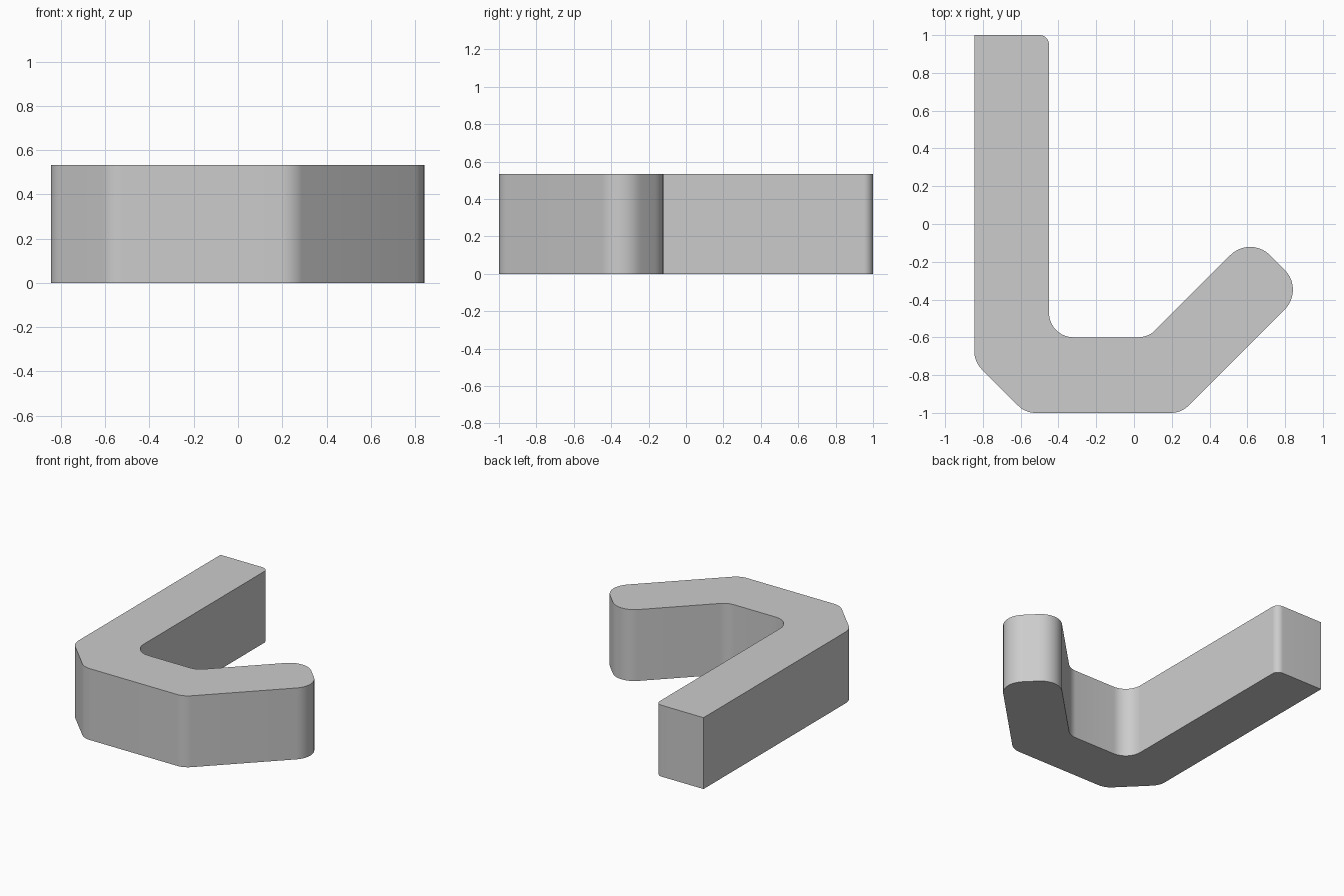
import bpy, bmesh, math
from mathutils import Vector

cube = bpy.data.objects.get("Cube")
if cube:
    bpy.data.objects.remove(cube, do_unlink=True)

HEIGHT = 0.533
BEND = 0.13   # fillet radius at the bends
TIP = 0.148   # fillet radius at the end of the short arm

# Hook outline: x, y, fillet radius
OUTLINE = [
    (-0.845, 1, 0), (-0.45, 1, 0.05),
    (-0.45, -0.6, BEND), (0.075, -0.6, BEND),
    (0.615, -0.06, TIP), (0.903, -0.348, TIP),
    (0.25, -1, BEND), (-0.575, -1, BEND), (-0.845, -0.73, BEND),
]


def fillet(prev, corner, nxt, radius, steps=10):
    """Points of a tangent arc that replaces a sharp corner."""
    if radius == 0:
        return [corner]
    a, b = (prev - corner).normalized(), (nxt - corner).normalized()
    half = a.angle(b) / 2
    centre = corner + (a + b).normalized() * radius / math.sin(half)
    reach = radius / math.tan(half)
    start, end = corner + a * reach - centre, corner + b * reach - centre
    first = math.atan2(start.y, start.x)
    sweep = math.remainder(math.atan2(end.y, end.x) - first, math.tau)
    angles = [first + sweep * i / steps for i in range(steps + 1)]
    return [centre + Vector((math.cos(t), math.sin(t))) * radius for t in angles]


# Grey plastic
grey = bpy.data.materials.new("grey")
grey.use_nodes = True
colour = (0.604, 0.604, 0.604, 1)
grey.diffuse_color = colour
grey.node_tree.nodes["Principled BSDF"].inputs["Base Color"].default_value = colour

# Hook body: rounded outline extruded upwards
corners = [Vector((x, y)) for x, y, r in OUTLINE]
bm = bmesh.new()
points = []
for i, corner in enumerate(corners):
    points += fillet(corners[i - 1], corner, corners[(i + 1) % len(corners)], OUTLINE[i][2])
base = bm.faces.new([bm.verts.new((p.x, p.y, 0)) for p in points])
top = bmesh.ops.extrude_face_region(bm, geom=[base], use_keep_orig=True)["geom"]
bmesh.ops.translate(bm, vec=(0, 0, HEIGHT), verts=[v for v in top if isinstance(v, bmesh.types.BMVert)])
bmesh.ops.recalc_face_normals(bm, faces=bm.faces)
mesh = bpy.data.meshes.new("hook")
bm.to_mesh(mesh)
bm.free()
mesh.materials.append(grey)
hook = bpy.data.objects.new("hook", mesh)
bpy.context.collection.objects.link(hook)

# Smooth fillets, sharp rims
bpy.ops.object.select_all(action="DESELECT")
hook.select_set(True)
bpy.context.view_layer.objects.active = hook
bpy.ops.object.shade_smooth_by_angle(angle=math.radians(30))
